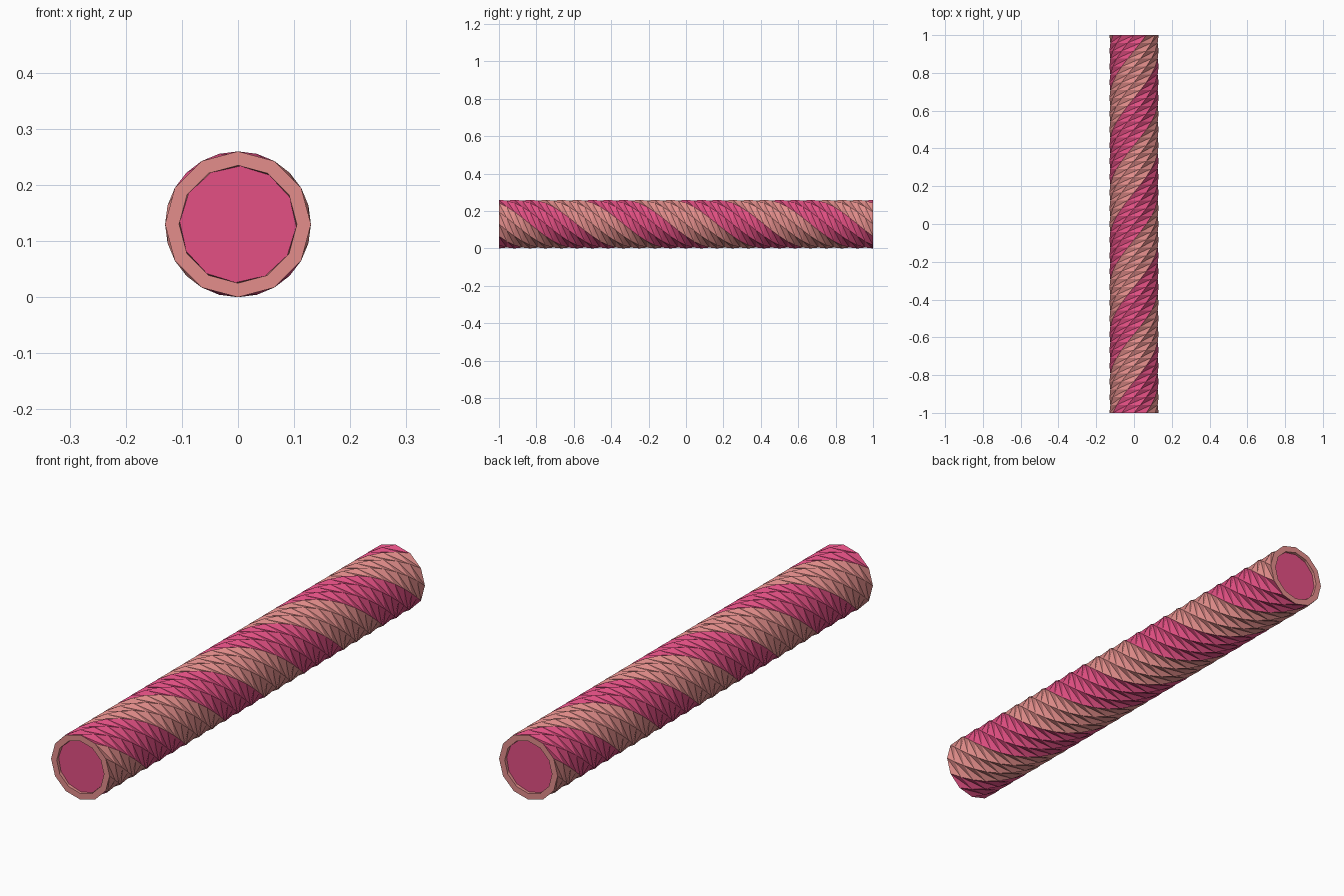
import bpy, bmesh, math

if "Cube" in bpy.data.objects:
    bpy.data.objects.remove(bpy.data.objects["Cube"])

SIDES, SEGS = 12, 48
R, R_IN, DEPTH = 0.13, 0.105, 0.012
STEP = 2 * math.pi / SIDES
TURN = 2 * math.pi          # twist per unit of length


def material(name, rgb):
    m = bpy.data.materials.new(name)
    m.diffuse_color = (*rgb, 1)
    m.use_nodes = True
    m.node_tree.nodes["Principled BSDF"].inputs["Base Color"].default_value = m.diffuse_color
    return m


pink = material("deep pink", (0.77, 0.08, 0.23))
salmon = material("salmon", (0.77, 0.27, 0.26))


def ring(bm, r, y):
    # ring of points, turned according to its place along the length
    pts = []
    for i in range(SIDES):
        a = i * STEP + TURN * y
        pts.append(bm.verts.new((r * math.sin(a), y, R + r * math.cos(a))))
    return pts


def finish(bm, name):
    bmesh.ops.recalc_face_normals(bm, faces=bm.faces)
    me = bpy.data.meshes.new(name)
    bm.to_mesh(me)
    bm.free()
    me.materials.append(pink)
    me.materials.append(salmon)
    bpy.context.collection.objects.link(bpy.data.objects.new(name, me))


# twisted stick with spiral stripes, three columns wide
bm = bmesh.new()
rings = [ring(bm, R, -1 + 2 * j / SEGS) for j in range(SEGS + 1)]
for a, b in zip(rings, rings[1:]):
    for i in range(SIDES):
        k = (i + 1) % SIDES
        stripe = ((i + 2) // 3) % 2
        for tri in ((a[i], a[k], b[k]), (a[i], b[k], b[i])):
            bm.faces.new(tri).material_index = stripe

# both ends: salmon rim around a slightly sunken pink disc
for outer, s in ((rings[0], -1), (rings[-1], 1)):
    rim = ring(bm, R_IN, s)
    floor = ring(bm, R_IN, s * (1 - DEPTH))
    for p, q in ((outer, rim), (rim, floor)):
        for i in range(SIDES):
            k = (i + 1) % SIDES
            bm.faces.new((p[i], p[k], q[k], q[i])).material_index = 1
    bm.faces.new(floor).material_index = 0
finish(bm, "twisted_stick")
